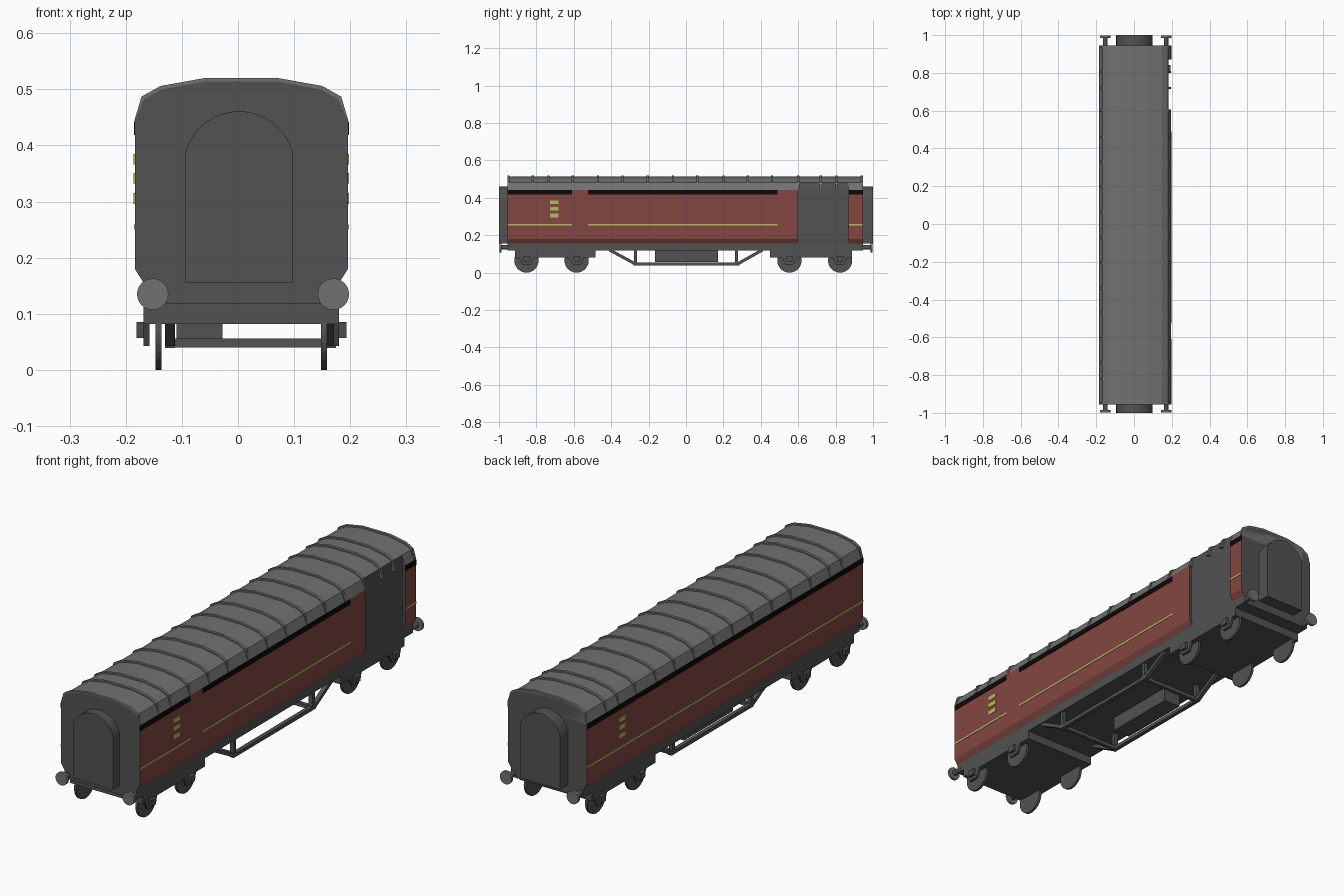
import bpy, bmesh, math
from mathutils import Vector

if "Cube" in bpy.data.objects:
    bpy.data.objects.remove(bpy.data.objects["Cube"])

CX = 0.006  # centre line of the body


def material(name, r, g, b):
    m = bpy.data.materials.new(name)
    m.diffuse_color = (r, g, b, 1)
    m.use_nodes = True
    m.node_tree.nodes["Principled BSDF"].inputs["Base Color"].default_value = m.diffuse_color
    return m


GREY = material("dark grey", 0.085, 0.085, 0.085)
ROOF = material("roof grey", 0.165, 0.165, 0.165)
RED = material("maroon", 0.23, 0.062, 0.055)
BLACK = material("black", 0.003, 0.003, 0.003)
YELLOW = material("yellow", 0.47, 0.5, 0.11)


def add_prism(bm, pts, a, b, axis="y"):
    """Closed prism: 2D points (u, z) swept from a to b along x or y."""
    def co(u, z, t):
        return (u, t, z) if axis == "y" else (t, u, z)
    lo = [bm.verts.new(co(u, z, a)) for u, z in pts]
    hi = [bm.verts.new(co(u, z, b)) for u, z in pts]
    n = len(pts)
    faces = [bm.faces.new(lo), bm.faces.new(hi[::-1])]
    for i in range(n):
        faces.append(bm.faces.new((lo[i], hi[i], hi[(i + 1) % n], lo[(i + 1) % n])))
    bmesh.ops.recalc_face_normals(bm, faces=faces)


def finish(name, bm, *mats):
    me = bpy.data.meshes.new(name)
    bm.to_mesh(me)
    bm.free()
    for m in mats:
        me.materials.append(m)
    ob = bpy.data.objects.new(name, me)
    bpy.context.collection.objects.link(ob)
    return ob


def prism(name, pts, a, b, mat, axis="y"):
    bm = bmesh.new()
    add_prism(bm, pts, a, b, axis)
    return finish(name, bm, mat)


def box(name, x, y, z, mat):
    return prism(name, [(x[0], z[0]), (x[1], z[0]), (x[1], z[1]), (x[0], z[1])], y[0], y[1], mat)


def circle(u, z, r, n=24):
    return [(u + r * math.cos(2 * math.pi * i / n), z + r * math.sin(2 * math.pi * i / n)) for i in range(n)]


def mirrored(half):
    return [(CX + x, z) for x, z in half] + [(CX - x, z) for x, z in reversed(half)]


# body shell: full sections either side of a recessed open doorway on the right
half = [(0.174, 0.118), (0.174, 0.155), (0.19, 0.18), (0.19, 0.443),
        (0.173, 0.483), (0.141, 0.5), (0.065, 0.514)]
profile = mirrored(half)
recess = [(min(x, 0.183), z) for x, z in profile]
bm = bmesh.new()
add_prism(bm, profile, -0.955, 0.6)
add_prism(bm, recess, 0.6, 0.87)
add_prism(bm, profile, 0.87, 0.945)
bm.normal_update()
for f in bm.faces:
    c = f.calc_center_median()
    doorway = 0.6 < c.y < 0.87 and c.x > 0.15 and c.z < 0.47
    if abs(f.normal.y) > 0.5 or c.z < 0.155 or doorway:
        f.material_index = 0
    else:
        f.material_index = 2 if c.z > 0.443 else 1
finish("body", bm, GREY, RED, ROOF)

# roof ribs
rib = mirrored([(0.191, 0.443), (0.178, 0.487), (0.144, 0.506), (0.066, 0.52)])
for y in (-0.949, -0.82, -0.735, -0.605, -0.47, -0.34, -0.205, -0.07,
          0.06, 0.2, 0.33, 0.46, 0.6, 0.72, 0.805, 0.939):
    prism("roof_rib", rib, y - 0.006, y + 0.006, ROOF)

# painted bands: interrupted on the right, continuous on the left
R, L = CX + 0.19, CX - 0.19
bands = [((R - 0.002, R + 0.0015), s) for s in ((-0.955, -0.61), (-0.525, 0.49), (0.872, 0.945))]
bands.append(((L - 0.0015, L + 0.002), (-0.955, 0.945)))
for x, y in bands:
    box("black_band", x, y, (0.419, 0.442), BLACK)
    box("yellow_line", x, y, (0.251, 0.259), YELLOW)

# three small yellow panels near opposite corners
for z in (0.296, 0.332, 0.366):
    box("yellow_panel", (R - 0.002, R + 0.002), (-0.727, -0.682), (z, z + 0.019), YELLOW)
    box("yellow_panel", (L - 0.002, L + 0.002), (0.682, 0.727), (z, z + 0.019), YELLOW)

# end gangways with arched tops
arch = [(0.002 + 0.0993 * math.cos(math.radians(a)), 0.3617 + 0.0993 * math.sin(math.radians(a)))
        for a in range(15, 166, 10)]
gangway = [(-0.094, 0.155), (0.098, 0.155)] + arch
prism("front_gangway", gangway, -1.0, -0.95, GREY)
prism("back_gangway", gangway, 0.94, 1.0, GREY)

# buffers
for end in (-1, 1):
    for x in (-0.152, 0.17):
        prism("buffer_shaft", circle(x, 0.135, 0.012, 12), end * 0.935, end * 0.988, GREY)
        prism("buffer_head", circle(x, 0.135, 0.028), end * 0.986, end * 0.998, ROOF)

# bogies with wheels, guards and axle boxes
for y0, y1, axles in ((-0.915, -0.485, (-0.853, -0.585)), (0.45, 0.887, (0.553, 0.824))):
    box("bogie_frame", (CX - 0.174, CX + 0.174), (y0, y1), (0.082, 0.12), GREY)
    for y in axles:
        for s in (-1, 1):
            prism("wheel", circle(y, 0.065, 0.065), CX + s * 0.142, CX + s * 0.153, GREY, "x")
            guard = [(y - 0.042, 0.083), (y - 0.022, 0.043), (y + 0.022, 0.043), (y + 0.042, 0.083)]
            prism("axle_guard", guard, CX + s * 0.164, CX + s * 0.174, GREY, "x")
            axle_box = [(y - 0.018, 0.085), (y - 0.014, 0.057), (y + 0.014, 0.057), (y + 0.018, 0.085)]
            prism("axle_box", axle_box, CX + s * 0.174, CX + s * 0.187, GREY, "x")


def strut(p, q, x0, x1):
    """Flat bar in the y-z plane between two points."""
    p, q = Vector(p), Vector(q)
    d = (q - p).normalized() * 0.008
    n = Vector((-d.y, d.x))
    prism("truss_bar", [tuple(v) for v in (p - n, q - n, q + n, p + n)], x0, x1, GREY, "x")


# underframe trusses: right one at the edge, left one set inward
for x0, x1 in ((-0.13, -0.112), (0.157, 0.175)):
    strut((-0.41, 0.122), (-0.272, 0.047), x0, x1)
    strut((-0.28, 0.047), (0.285, 0.047), x0, x1)
    strut((0.277, 0.047), (0.41, 0.122), x0, x1)
    for y in (-0.27, 0.27):
        strut((y, 0.047), (y, 0.122), x0, x1)
for y in (-0.27, 0.27):
    box("truss_cross_bar", (-0.115, 0.16), (y - 0.008, y + 0.008), (0.04, 0.056), GREY)

# equipment box under the floor
box("equipment_box", (-0.11, -0.028), (-0.165, 0.17), (0.056, 0.12), GREY)
